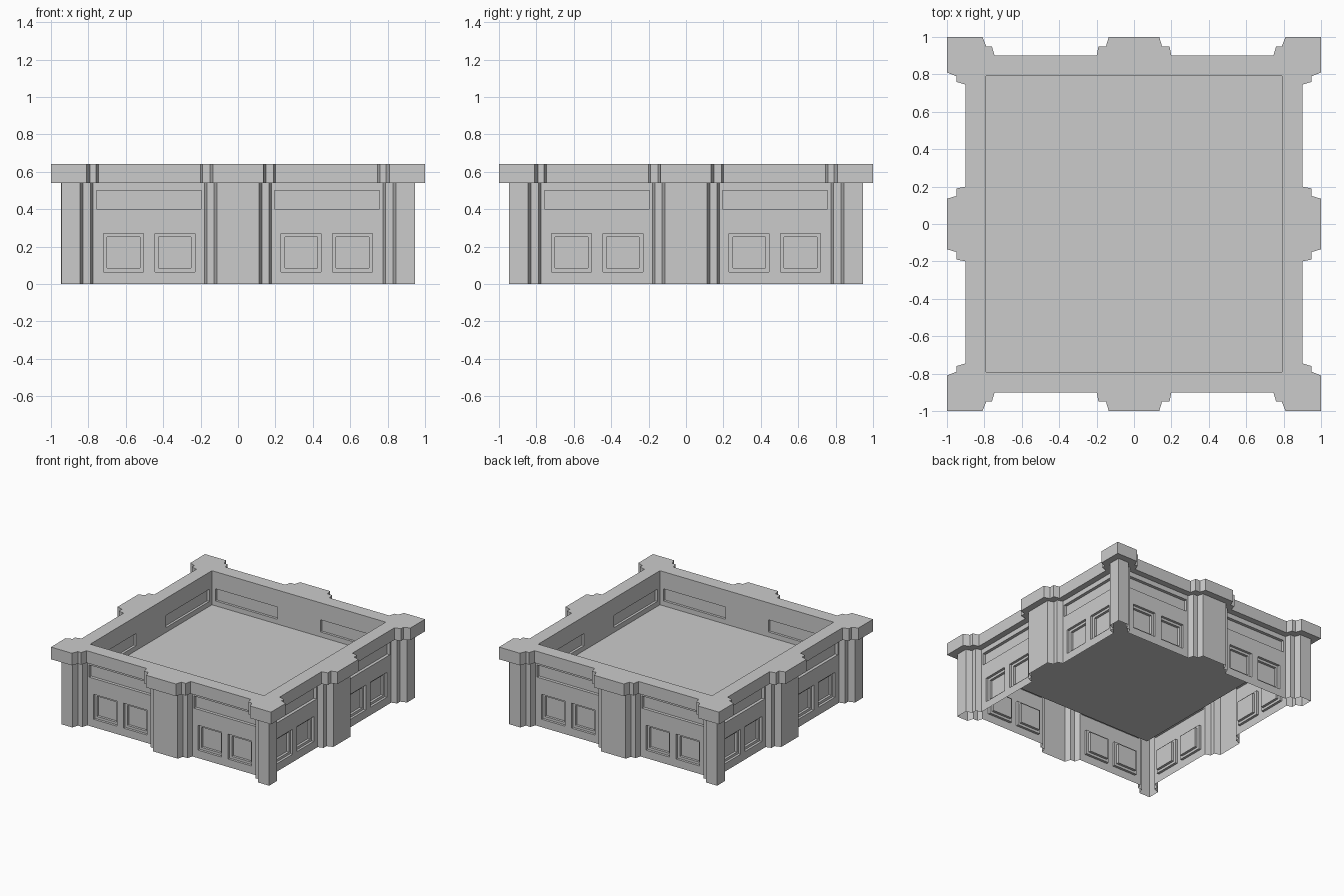
import bpy, bmesh
from math import pi
from mathutils import Matrix, Vector

if "Cube" in bpy.data.objects:
    bpy.data.objects.remove(bpy.data.objects["Cube"])

FLOOR_Z, LEDGE_Z, TOP_Z = 0.36, 0.54, 0.64
INNER, WALL = 0.79, 0.85

# Half-side profiles (x, distance out) from the corner to the middle pilaster
CORNICE = [(1, 1), (.81, 1), (.79, .95), (.76, .95), (.745, .9),
           (.2, .9), (.19, .95), (.15, .95), (.135, 1)]
PILASTERS = [(.945, .945), (.845, .945), (.828, .895), (.788, .895), (.775, WALL),
             (.18, WALL), (.167, .895), (.128, .895), (.113, .945)]
WINDOWS = [(.23, .065, .445, .27), (.505, .065, .72, .27)]
BAND = (.195, .4, .757, .5)


def turn(k):
    return Matrix.Rotation(k * pi / 2, 3, 'Z')


def outline(half):
    """Whole plan outline: each side mirrored, then turned four times."""
    side = [(-x, -d) for x, d in half] + [(x, -d) for x, d in reversed(half[1:])]
    return [turn(k) @ Vector((x, y, 0)) for k in range(4) for x, y in side]


def loop(bm, pts, z):
    return [bm.verts.new((p.x, p.y, z)) for p in pts]


def bridge(bm, a, b, skip_long=False):
    n = len(a)
    for i in range(n):
        j = (i + 1) % n
        if skip_long and (a[i].co - a[j].co).length > .5:
            continue
        bm.faces.new((a[i], a[j], b[j], b[i]))


def ring_edges(bm, vs):
    return [bm.edges.new((vs[i], vs[(i + 1) % len(vs)])) for i in range(len(vs))]


def rect(bm, r, y, rot):
    x0, z0, x1, z1 = r
    return [bm.verts.new(rot @ Vector((x, y, z)))
            for x, z in ((x0, z0), (x1, z0), (x1, z1), (x0, z1))]


def sheet(bm, border, dist, recesses, rot):
    """Flat wall with recessed panels; each recess is (rect, [(inset, depth), ...])."""
    edges = ring_edges(bm, rect(bm, border, -dist, rot))
    for r, steps in recesses:
        prev = rect(bm, r, -dist, rot)
        edges += ring_edges(bm, prev)
        for inset, depth in steps:
            r2 = (r[0] + inset, r[1] + inset, r[2] - inset, r[3] - inset)
            nxt = rect(bm, r2, -dist + depth, rot)
            bridge(bm, prev, nxt)
            prev = nxt
        bm.faces.new(prev)
    bmesh.ops.triangle_fill(bm, edges=edges, use_beauty=True,
                            normal=rot @ Vector((0, -1, 0)))


def flip(r):
    return (-r[2], r[1], -r[0], r[3])


def finish(bm, name):
    bmesh.ops.remove_doubles(bm, verts=bm.verts, dist=1e-4)
    bmesh.ops.recalc_face_normals(bm, faces=bm.faces)
    me = bpy.data.meshes.new(name)
    bm.to_mesh(me)
    bm.free()
    bpy.context.collection.objects.link(bpy.data.objects.new(name, me))


square = [turn(k) @ Vector((-INNER, -INNER, 0)) for k in range(4)]

# Outer walls with pilasters, windows and long bands, open underneath
bm = bmesh.new()
bridge(bm, loop(bm, outline(PILASTERS), 0), loop(bm, outline(PILASTERS), LEDGE_Z), True)
window_steps = [(0, .02), (.02, .02), (.02, .04)]
for k in range(4):
    for f in (lambda r: r, flip):
        parts = [(f(w), window_steps) for w in WINDOWS] + [(f(BAND), [(0, .025)])]
        sheet(bm, f((.18, 0, .775, LEDGE_Z)), WALL, parts, turn(k))
finish(bm, "outer_walls")

# Overhanging cornice: underside, edge and top rim
bm = bmesh.new()
under = loop(bm, outline(PILASTERS), LEDGE_Z)
low = loop(bm, outline(CORNICE), LEDGE_Z)
top = loop(bm, outline(CORNICE), TOP_Z)
bridge(bm, under, low)
bridge(bm, low, top)
rim_edges = [bm.edges.get((top[i - 1], top[i])) for i in range(len(top))]
rim_edges += ring_edges(bm, loop(bm, square, TOP_Z))
bmesh.ops.triangle_fill(bm, edges=rim_edges, use_beauty=True, normal=(0, 0, 1))
finish(bm, "cornice")

# Inner walls with shallow bands
bm = bmesh.new()
for k in range(4):
    sheet(bm, (-INNER, FLOOR_Z, INNER, TOP_Z), INNER,
          [(r, [(0, -.02)]) for r in (BAND, flip(BAND))], turn(k))
finish(bm, "inner_walls")

# Raised floor
bm = bmesh.new()
bm.faces.new(loop(bm, square, FLOOR_Z))
finish(bm, "floor")
